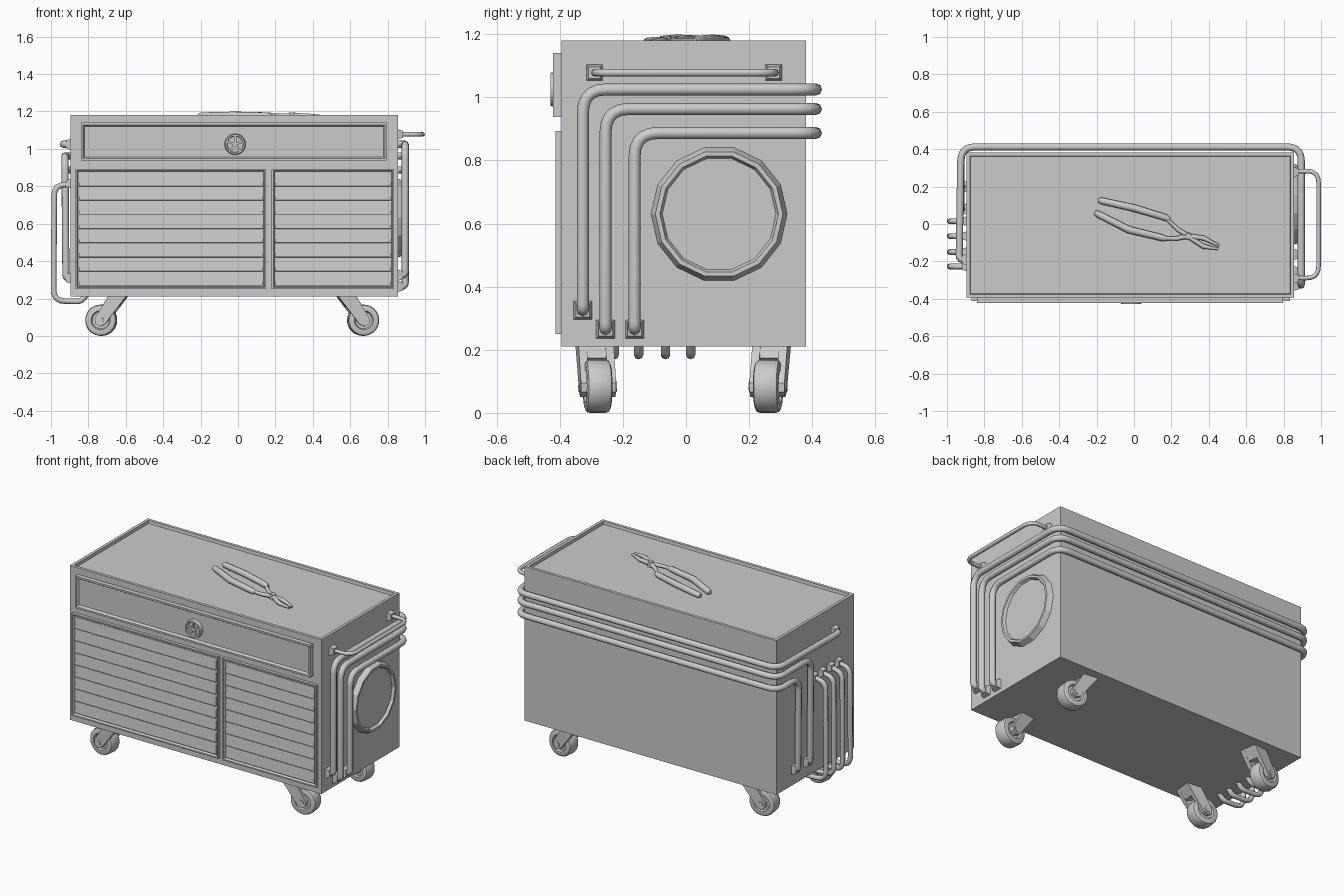
import bpy, bmesh, math
from mathutils import Vector, Matrix

if "Cube" in bpy.data.objects:
    bpy.data.objects.remove(bpy.data.objects["Cube"])


def finish(name, bm, smooth=None):
    bmesh.ops.recalc_face_normals(bm, faces=bm.faces)
    me = bpy.data.meshes.new(name)
    bm.to_mesh(me)
    bm.free()
    ob = bpy.data.objects.new(name, me)
    bpy.context.collection.objects.link(ob)
    if smooth:
        smooth_by_angle(ob, smooth)
    return ob


def smooth_by_angle(ob, deg):
    bpy.ops.object.select_all(action='DESELECT')
    ob.select_set(True)
    bpy.context.view_layer.objects.active = ob
    bpy.ops.object.shade_smooth_by_angle(angle=math.radians(deg))


def add_box(bm, lo, hi):
    lo, hi = Vector(lo), Vector(hi)
    m = Matrix.Translation((lo + hi) / 2) @ Matrix.Diagonal((*(hi - lo), 1))
    return bmesh.ops.create_cube(bm, size=1, matrix=m)['verts']


def recess(bm, direction, rim, slope, depth):
    """Sink the face pointing along direction, leaving a rim."""
    d = Vector(direction)
    bm.normal_update()
    f = max(bm.faces, key=lambda f: f.normal.dot(d))
    bmesh.ops.inset_region(bm, faces=[f], thickness=rim)
    bmesh.ops.inset_region(bm, faces=[f], thickness=slope)
    bmesh.ops.translate(bm, verts=f.verts[:], vec=-d * depth)


def recessed_box(name, lo, hi, direction, rim, slope, depth):
    bm = bmesh.new()
    add_box(bm, lo, hi)
    recess(bm, direction, rim, slope, depth)
    return finish(name, bm)


def add_prism(bm, pts, axis, lo, hi):
    """Extrude a 2D profile along x (profile y,z) or y (profile x,z)."""
    place = (lambda p, t: (t, p[0], p[1])) if axis == 'x' else (lambda p, t: (p[0], t, p[1]))
    a = [bm.verts.new(place(p, lo)) for p in pts]
    b = [bm.verts.new(place(p, hi)) for p in pts]
    bm.faces.new(a)
    bm.faces.new(b[::-1])
    for i in range(len(pts)):
        j = (i + 1) % len(pts)
        bm.faces.new((a[i], a[j], b[j], b[i]))
    return a + b


def fillet(pts, r, n=5):
    pts = [Vector(p) for p in pts]
    out = [pts[0]]
    for a, b, c in zip(pts, pts[1:], pts[2:]):
        u, v = a - b, c - b
        k = min(r, u.length * 0.48, v.length * 0.48)
        p, q = b + u.normalized() * k, b + v.normalized() * k
        for i in range(n + 1):
            t = i / n
            out.append(p * (1 - t) ** 2 + b * 2 * t * (1 - t) + q * t * t)
    return out + [pts[-1]]


def tube(name, pts, radius, bend=0.06, taper=None):
    cu = bpy.data.curves.new(name, 'CURVE')
    cu.dimensions = '3D'
    cu.bevel_depth = radius
    cu.bevel_resolution = 2
    cu.use_fill_caps = True
    path = fillet(pts, bend) if bend else [Vector(p) for p in pts]
    sp = cu.splines.new('POLY')
    sp.points.add(len(path) - 1)
    for i, p in enumerate(path):
        sp.points[i].co = (*p, 1)
        sp.points[i].radius = taper[i] if taper else 1
    ob = bpy.data.objects.new(name, cu)
    bpy.context.collection.objects.link(ob)
    bpy.ops.object.select_all(action='DESELECT')
    ob.select_set(True)
    bpy.context.view_layer.objects.active = ob
    bpy.ops.object.convert(target='MESH')
    smooth_by_angle(bpy.context.object, 50)


def flange(name, side, y, z, s=0.03):
    """Chamfered mounting plate on a side wall (side = +1 right, -1 left)."""
    x = 0.854 if side > 0 else -0.892
    bm = bmesh.new()
    vs = add_box(bm, (min(x, x + side * 0.028), y - s, z - s), (max(x, x + side * 0.028), y + s, z + s))
    for v in vs:
        if abs(v.co.x - x) > 0.01:
            v.co.y = y + (v.co.y - y) * 0.72
            v.co.z = z + (v.co.z - z) * 0.72
    finish(name, bm)


# Cabinet with a recessed tray top
recessed_box("cabinet_body", (-0.895, -0.394, 0.21), (0.856, 0.381, 1.18), (0, 0, 1), 0.026, 0.004, 0.018)

# Wide top drawer and the two lower drawer banks
recessed_box("top_drawer", (-0.84, -0.422, 0.938), (0.797, -0.39, 1.14), (0, -1, 0), 0.016, 0.012, 0.014)
for name, x0, x1 in (("left_bank", -0.87, 0.15), ("right_bank", 0.18, 0.834)):
    recessed_box(name + "_frame", (x0, -0.413, 0.25), (x1, -0.39, 0.893), (0, -1, 0), 0.012, 0.008, 0.014)
    bm = bmesh.new()
    n, z0, z1 = 8, 0.268, 0.875
    h = (z1 - z0) / n
    for i in range(n):
        b = z0 + i * h
        add_prism(bm, [(-0.396, b), (-0.409, b + 0.003), (-0.402, b + h - 0.003), (-0.396, b + h - 0.003)],
                  'x', x0 + 0.019, x1 - 0.019)
    finish(name + "_drawers", bm)

# Spoked round lock wheel on the top drawer
bm = bmesh.new()
front = Matrix.Translation((-0.015, -0.418, 1.025)) @ Matrix.Rotation(math.pi / 2, 4, 'X')
bmesh.ops.create_cone(bm, cap_ends=True, segments=20, radius1=0.057, radius2=0.053, depth=0.022, matrix=front)
recess(bm, (0, -1, 0), 0.008, 0.003, 0.01)
for k in range(5):
    vs = add_box(bm, (-0.006, -0.428, 0), (0.006, -0.416, 0.048))
    bmesh.ops.transform(bm, verts=vs, matrix=Matrix.Translation((-0.015, 0, 1.025)) @ Matrix.Rotation(k * math.tau / 5, 4, 'Y'))
finish("lock_wheel", bm, 35)

# Round port on the right side
bm = bmesh.new()
m = Matrix.Translation((0.871, 0.105, 0.63)) @ Matrix.Rotation(math.pi / 2, 4, 'Y')
bmesh.ops.create_cone(bm, cap_ends=True, segments=14, radius1=0.217, radius2=0.202, depth=0.036, matrix=m)
recess(bm, (1, 0, 0), 0.014, 0.008, 0.016)
finish("side_port", bm)

# Three pipes wrapping the right side, back and left side
RX, BY, LX = 0.894, 0.412, -0.925
for i, (y, zb, zt, yl) in enumerate(((-0.327, 0.325, 1.025, None), (-0.255, 0.265, 0.963, 0.08), (-0.163, 0.265, 0.887, 0.2))):
    pts = [(0.85, y, zb), (RX, y, zb), (RX, y, zt), (RX, BY, zt), (LX, BY, zt)]
    if yl is None:
        end = (-0.19, zt)
        pts += [(LX - 0.01, -0.19, zt), (-0.885, -0.19, zt)]
    else:
        end = (yl, 0.31)
        pts += [(LX, yl, zt), (LX + 0.005, yl, 0.31), (-0.885, yl, 0.31)]
    tube(f"wrap_pipe_{i + 1}", pts, 0.019, 0.075)
    flange(f"wrap_pipe_{i + 1}_right_flange", 1, y, zb)
    flange(f"wrap_pipe_{i + 1}_left_flange", -1, *end)

# Four pipes leaving the left side and returning underneath
for i, y in enumerate((-0.227, -0.15, -0.065, 0.015)):
    tube(f"left_pipe_{i + 1}", [(-0.885, y, 0.815), (-0.982, y, 0.80), (-0.986, y, 0.188),
                                (-0.84, y, 0.184), (-0.81, y, 0.22)], 0.015, 0.06)
    flange(f"left_pipe_{i + 1}_flange", -1, y, 0.815, 0.025)

# Push handle on the right side
tube("push_handle", [(0.85, -0.288, 1.078), (0.987, -0.29, 1.078), (0.987, 0.285, 1.078), (0.85, 0.28, 1.078)], 0.012, 0.07)
for n, y in (("front", -0.29), ("rear", 0.278)):
    flange(f"push_handle_{n}_flange", 1, y, 1.078, 0.026)

# Casters: wheel, hub and raked fork
for side, sx in (("left", -1), ("right", 1)):
    for end, cy, yaw in (("front", -0.28, 6), ("rear", 0.26, -7)):
        name = f"{end}_{side}_caster"
        cx = -0.031 + sx * 0.70
        place = Matrix.Translation((cx, cy, 0.084)) @ Matrix.Rotation(math.radians(yaw * sx), 4, 'Z')
        turn = Matrix.Rotation(math.pi / 2, 4, 'X')
        bm = bmesh.new()
        bmesh.ops.create_cone(bm, cap_ends=True, segments=18, radius1=0.084, radius2=0.084, depth=0.08, matrix=turn)
        rims = [e for e in bm.edges if abs(e.verts[0].co.y - e.verts[1].co.y) < 1e-4]
        bmesh.ops.bevel(bm, geom=rims, offset=0.014, segments=2, profile=0.5, affect='EDGES')
        recess(bm, (0, 1, 0), 0.018, 0.006, 0.012)
        recess(bm, (0, -1, 0), 0.018, 0.006, 0.012)
        bmesh.ops.transform(bm, verts=bm.verts, matrix=place)
        finish(name + "_wheel", bm, 40)

        bm = bmesh.new()
        arm = [(0.03, 0.012), (0.012, 0.03), (-0.012, 0.03), (-0.03, 0.012), (-0.145, -0.135), (-0.055, -0.135)]
        arm = [(-0.03, 0.01), (-0.028, -0.018), (-0.005, -0.033), (0.024, -0.022), (0.14, 0.13), (0.045, 0.13)]
        arm = [(-sx * x, z) for x, z in arm]
        for y0, y1 in ((-0.056, -0.03), (0.03, 0.056)):
            add_prism(bm, arm, 'y', y0, y1)
        add_prism(bm, [(-sx * x, z) for x, z in ((0.075, 0.07), (0.093, 0.07), (0.14, 0.13), (0.045, 0.13), (0.03, 0.09))],
                  'y', -0.031, 0.031)
        bmesh.ops.create_cone(bm, cap_ends=True, segments=12, radius1=0.018, radius2=0.018, depth=0.12, matrix=turn)
        bmesh.ops.transform(bm, verts=bm.verts, matrix=place)
        finish(name + "_fork", bm)

# Pliers lying in the tray
Z = 1.177
tube("pliers_handle_upper", [(-0.19, 0.127, Z), (-0.175, 0.124, Z), (0.0, 0.085, Z + 0.002), (0.17, 0.034, Z), (0.19, 0.024, Z)],
     0.02, 0, (0.6, 0.9, 1, 0.9, 0.6))
tube("pliers_handle_lower", [(-0.21, 0.06, Z), (-0.195, 0.054, Z), (-0.03, -0.03, Z + 0.002), (0.155, -0.075, Z), (0.175, -0.078, Z)],
     0.02, 0, (0.6, 0.9, 1, 0.9, 0.6))
tube("pliers_jaw_upper", [(0.17, 0.032, Z), (0.235, -0.03, Z), (0.29, -0.065, Z), (0.37, -0.12, Z), (0.45, -0.133, Z - 0.003)],
     0.013, 0, (0.8, 0.9, 1.1, 1, 0.5))
tube("pliers_jaw_lower", [(0.155, -0.076, Z), (0.225, -0.078, Z), (0.29, -0.065, Z), (0.37, -0.075, Z), (0.455, -0.115, Z - 0.003)],
     0.013, 0, (0.8, 0.9, 1.1, 1, 0.5))
bm = bmesh.new()
bmesh.ops.create_cone(bm, cap_ends=True, segments=12, radius1=0.02, radius2=0.017, depth=0.034,
                      matrix=Matrix.Translation((0.29, -0.065, Z)))
finish("pliers_pivot", bm, 35)
